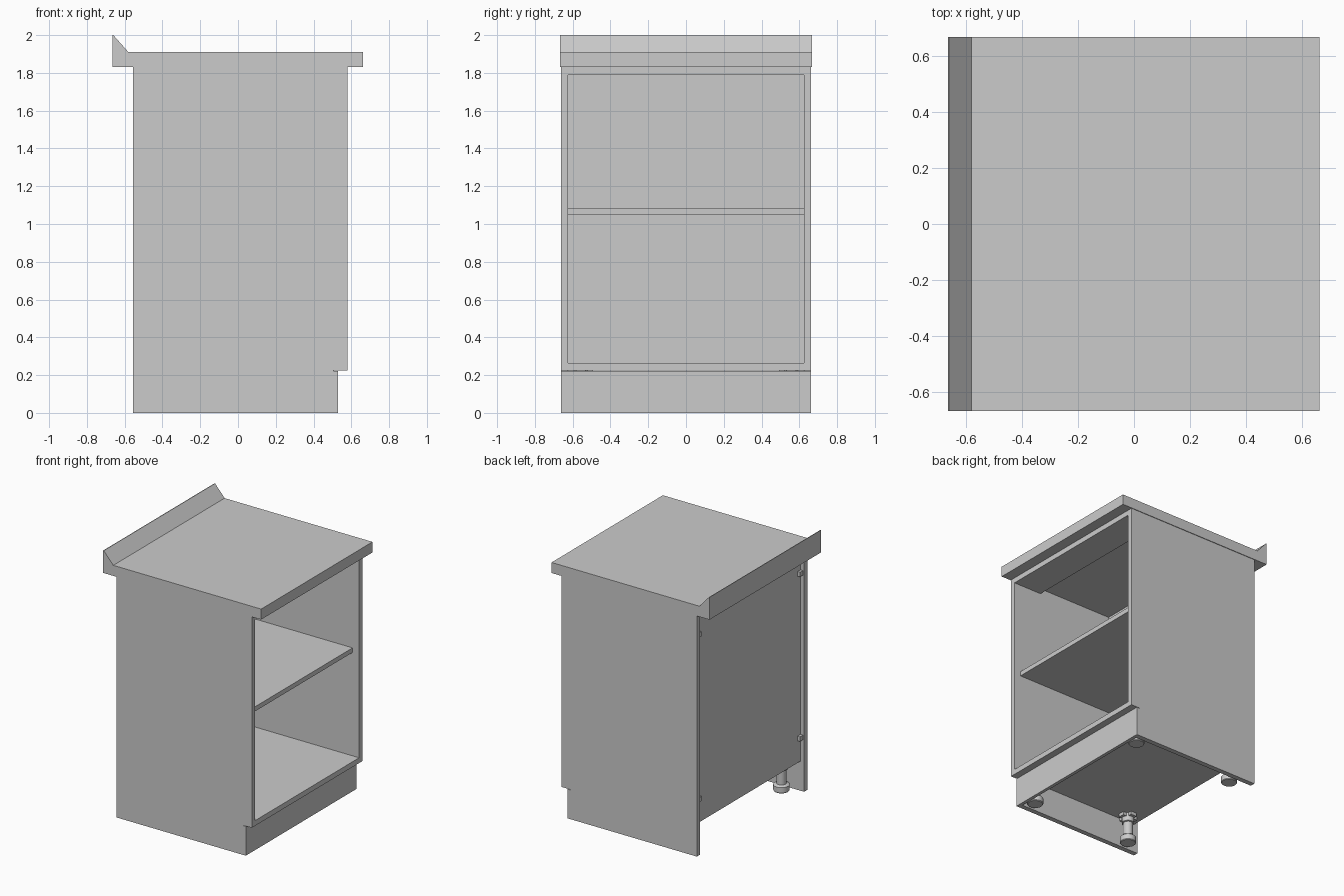
import bpy, bmesh, math

if "Cube" in bpy.data.objects:
    bpy.data.objects.remove(bpy.data.objects["Cube"])

W = 0.663      # outer half width of carcass
I = 0.625      # inner half width
BACK, FRONT = -0.555, 0.58


def finish(name, bm):
    bmesh.ops.recalc_face_normals(bm, faces=bm.faces)
    me = bpy.data.meshes.new(name)
    bm.to_mesh(me)
    bm.free()
    ob = bpy.data.objects.new(name, me)
    bpy.context.collection.objects.link(ob)
    return ob


def extrude_xz(name, pts, y0, y1):
    """Closed x-z profile extruded along y."""
    bm = bmesh.new()
    face = bm.faces.new([bm.verts.new((x, y0, z)) for x, z in pts])
    ext = bmesh.ops.extrude_face_region(bm, geom=[face])
    verts = [g for g in ext["geom"] if isinstance(g, bmesh.types.BMVert)]
    bmesh.ops.translate(bm, verts=verts, vec=(0, y1 - y0, 0))
    return finish(name, bm)


def box(name, x0, x1, y0, y1, z0, z1):
    return extrude_xz(name, [(x0, z0), (x1, z0), (x1, z1), (x0, z1)], y0, y1)


def lathe(name, profile, loc, n=24):
    """Solid of revolution from (radius, z) points."""
    bm = bmesh.new()
    rings = [[bm.verts.new((loc[0] + r * math.cos(2 * math.pi * i / n),
                            loc[1] + r * math.sin(2 * math.pi * i / n), z))
              for i in range(n)] for r, z in profile]
    for a, b in zip(rings, rings[1:]):
        for i in range(n):
            j = (i + 1) % n
            bm.faces.new((a[i], a[j], b[j], b[i]))
    bm.faces.new(rings[0])
    bm.faces.new(rings[-1])
    ob = finish(name, bm)
    for p in ob.data.polygons:
        p.use_smooth = len(p.vertices) == 4
    ob.data.set_sharp_from_angle(angle=math.radians(35))
    return ob


# Worktop with sloped upstand at the back
extrude_xz("worktop", [(-0.665, 1.83), (0.662, 1.83), (0.662, 1.91),
                       (-0.58, 1.91), (-0.66, 2.0), (-0.665, 2.0)], -0.668, 0.668)

# Side panels, notched for the toe kick
side = [(BACK, 0), (0.505, 0), (0.505, 0.225), (FRONT, 0.225), (FRONT, 1.83), (BACK, 1.83)]
extrude_xz("side_panel_left", side, -W, -I)
extrude_xz("side_panel_right", side, I, W)

# Inner boards
box("toe_kick", 0.505, 0.53, -W, W, 0, 0.222)
box("bottom_panel", -0.505, FRONT, -I, I, 0.225, 0.265)
box("shelf", -0.505, 0.525, -I, I, 1.05, 1.085)
box("front_rail", 0.34, FRONT, -I, I, 1.79, 1.83)
box("rear_rail", -0.505, -0.29, -I, I, 1.79, 1.83)
box("back_panel", -0.525, -0.505, -I, I, 0.225, 1.83)

# Adjustable legs with lobed mounting flange, and back panel clips
leg = [(0.053, 0), (0.057, 0.005), (0.057, 0.045), (0.05, 0.052), (0.034, 0.055),
       (0.034, 0.16), (0.044, 0.163), (0.044, 0.225)]
for side_name, s in (("left", -1), ("right", 1)):
    for end_name, x in (("front", 0.445), ("back", -0.412)):
        y = s * 0.557
        tag = f"{end_name}_{side_name}"
        lathe(f"leg_{tag}", leg, (x, y))
        box(f"flange_long_{tag}", x - 0.064, x + 0.064, y - 0.025, y + 0.025, 0.2, 0.225)
        box(f"flange_cross_{tag}", x - 0.025, x + 0.025, y - 0.064, y + 0.064, 0.2, 0.225)
    for z in (0.41, 1.66):
        y0, y1 = sorted((s * I, s * (I - 0.035)))
        box(f"back_clip_{side_name}", -0.545, -0.525, y0, y1, z - 0.018, z + 0.018)
